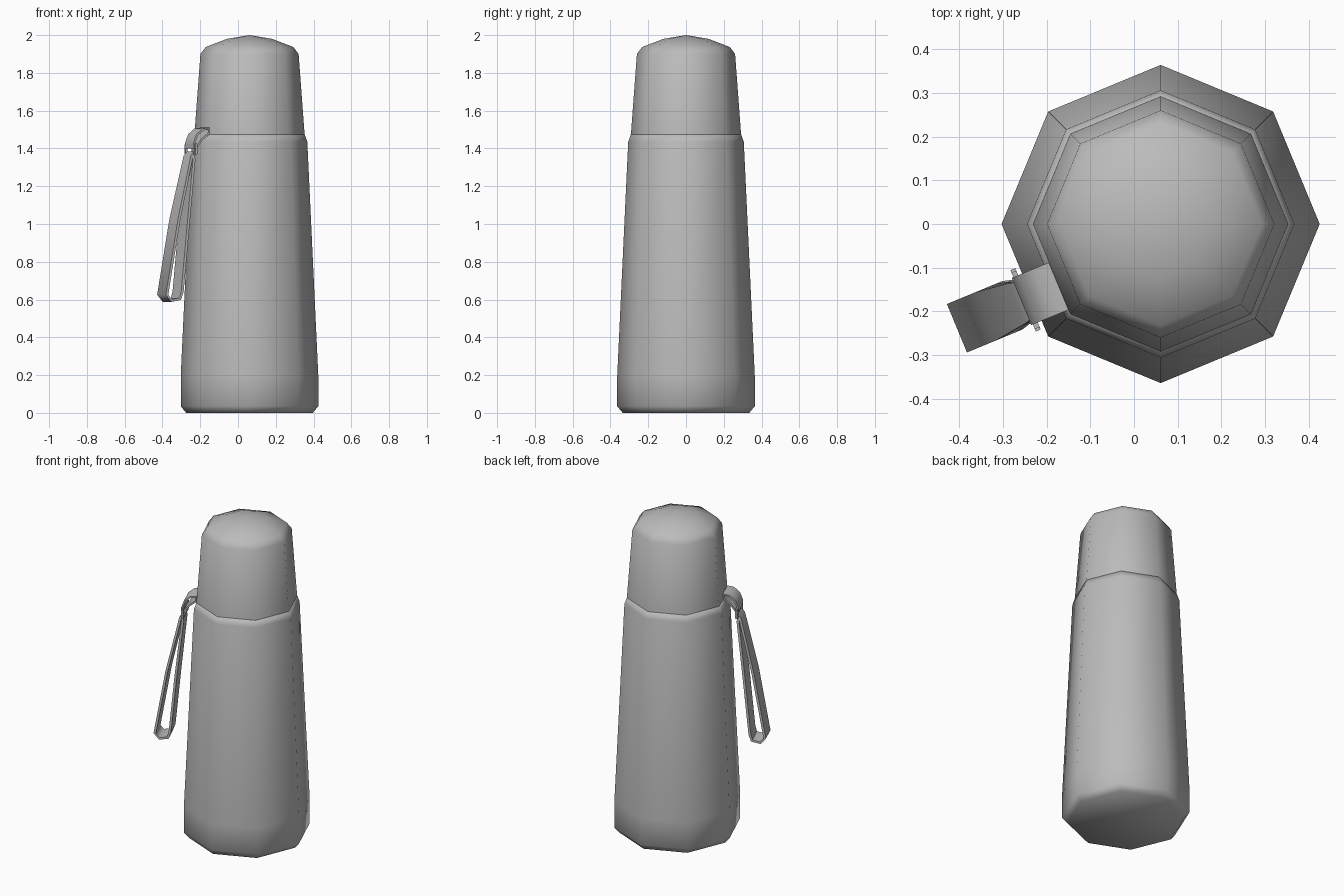
import bpy, bmesh, math
from mathutils import Vector

if "Cube" in bpy.data.objects:
    bpy.data.objects.remove(bpy.data.objects["Cube"], do_unlink=True)

grey = bpy.data.materials.new("plain grey")
grey.use_nodes = True
colour = (0.5, 0.5, 0.5, 1)
grey.diffuse_color = colour
grey.node_tree.nodes["Principled BSDF"].inputs["Base Color"].default_value = colour

CENTRE = Vector((0.061, 0, 0))
ANGLE = math.radians(202.5)
OUT = Vector((math.cos(ANGLE), math.sin(ANGLE), 0))      # away from the bottle
SIDE = Vector((-OUT.y, OUT.x, 0))                        # along the strap width
MID = 0.042                                              # sideways strap offset


def place(u, t, z):
    return CENTRE + OUT * u + SIDE * t + Vector((0, 0, z))


def finish(name, bm, angle):
    bmesh.ops.recalc_face_normals(bm, faces=bm.faces)
    mesh = bpy.data.meshes.new(name)
    bm.to_mesh(mesh)
    bm.free()
    mesh.materials.append(grey)
    ob = bpy.data.objects.new(name, mesh)
    bpy.context.collection.objects.link(ob)
    bpy.ops.object.select_all(action="DESELECT")
    ob.select_set(True)
    bpy.context.view_layer.objects.active = ob
    bpy.ops.object.shade_smooth_by_angle(angle=math.radians(angle))
    return ob


def lathe(name, profile, sides=8):
    """Turn (radius, height) points into an eight-sided solid."""
    bm = bmesh.new()
    rings = []
    for r, z in profile:
        if r == 0:
            rings.append([bm.verts.new(CENTRE + Vector((0, 0, z)))] * sides)
        else:
            rings.append([bm.verts.new(CENTRE + Vector((
                r * math.cos(math.tau * i / sides),
                r * math.sin(math.tau * i / sides), z))) for i in range(sides)])
    for a, b in zip(rings, rings[1:]):
        for i in range(sides):
            j = (i + 1) % sides
            bm.faces.new(list(dict.fromkeys((a[i], a[j], b[j], b[i]))))
    bm.faces.new(rings[0])
    return finish(name, bm, 80)


def ribbon(name, path, thick):
    """Closed band: path holds (outward, height, width), counted outline points."""
    bm = bmesh.new()
    n = len(path)
    rings = []
    for i, (u, z, w) in enumerate(path):
        before, after = path[i - 1], path[(i + 1) % n]
        d = Vector((after[0] - before[0], after[1] - before[1])).normalized()
        iu, iz = u - d.y * thick, z + d.x * thick
        rings.append([bm.verts.new(place(a, MID + s * w / 2, b))
                      for a, b, s in ((u, z, -1), (u, z, 1), (iu, iz, 1), (iu, iz, -1))])
    for i in range(n):
        a, b = rings[i], rings[(i + 1) % n]
        for k in range(4):
            m = (k + 1) % 4
            bm.faces.new((a[k], a[m], b[m], b[k]))
    return finish(name, bm, 60)


# Bottle body and lid
lathe("bottle_body", [(0.335, 0), (0.364, 0.035), (0.364, 0.2),
                      (0.306, 1.435), (0.292, 1.475), (0, 1.475)])
lathe("lid", [(0.292, 1.47), (0.26, 1.9), (0.232, 1.937), (0.12, 1.98), (0, 2)])

# Carrying strap, a long hanging loop
ribbon("strap", [(0.355, 1.385, 0.09), (0.348, 1.34, 0.1), (0.385, 1.0, 0.12),
                 (0.42, 0.64, 0.12), (0.435, 0.598, 0.12), (0.49, 0.588, 0.12),
                 (0.522, 0.625, 0.12), (0.453, 1.02, 0.12), (0.375, 1.36, 0.1)], 0.014)

# Short tab joining the strap ring to the lid
ribbon("strap_tab", [(0.27, 1.475, 0.117), (0.31, 1.445, 0.117), (0.34, 1.405, 0.117),
                     (0.36, 1.4, 0.117), (0.362, 1.43, 0.117), (0.345, 1.475, 0.117),
                     (0.31, 1.505, 0.117), (0.27, 1.51, 0.117)], 0.01)

# Rectangular wire ring
bm = bmesh.new()
HALF, TOP, LOW, WIRE = 0.07, 1.42, 1.37, 0.012


def bar(t0, t1, z0, z1):
    v = [bm.verts.new(place(0.352 + u, MID + t, z))
         for u in (-WIRE / 2, WIRE / 2) for t, z in ((t0, z0), (t1, z0), (t1, z1), (t0, z1))]
    bm.faces.new(v[:4])
    bm.faces.new(v[4:])
    for k in range(4):
        m = (k + 1) % 4
        bm.faces.new((v[k], v[m], v[4 + m], v[4 + k]))


for z in (TOP, LOW):
    bar(-HALF, HALF, z - WIRE / 2, z + WIRE / 2)
for s in (-1, 1):
    bar(s * HALF - WIRE / 2, s * HALF + WIRE / 2, LOW, TOP)
finish("strap_ring", bm, 30)
